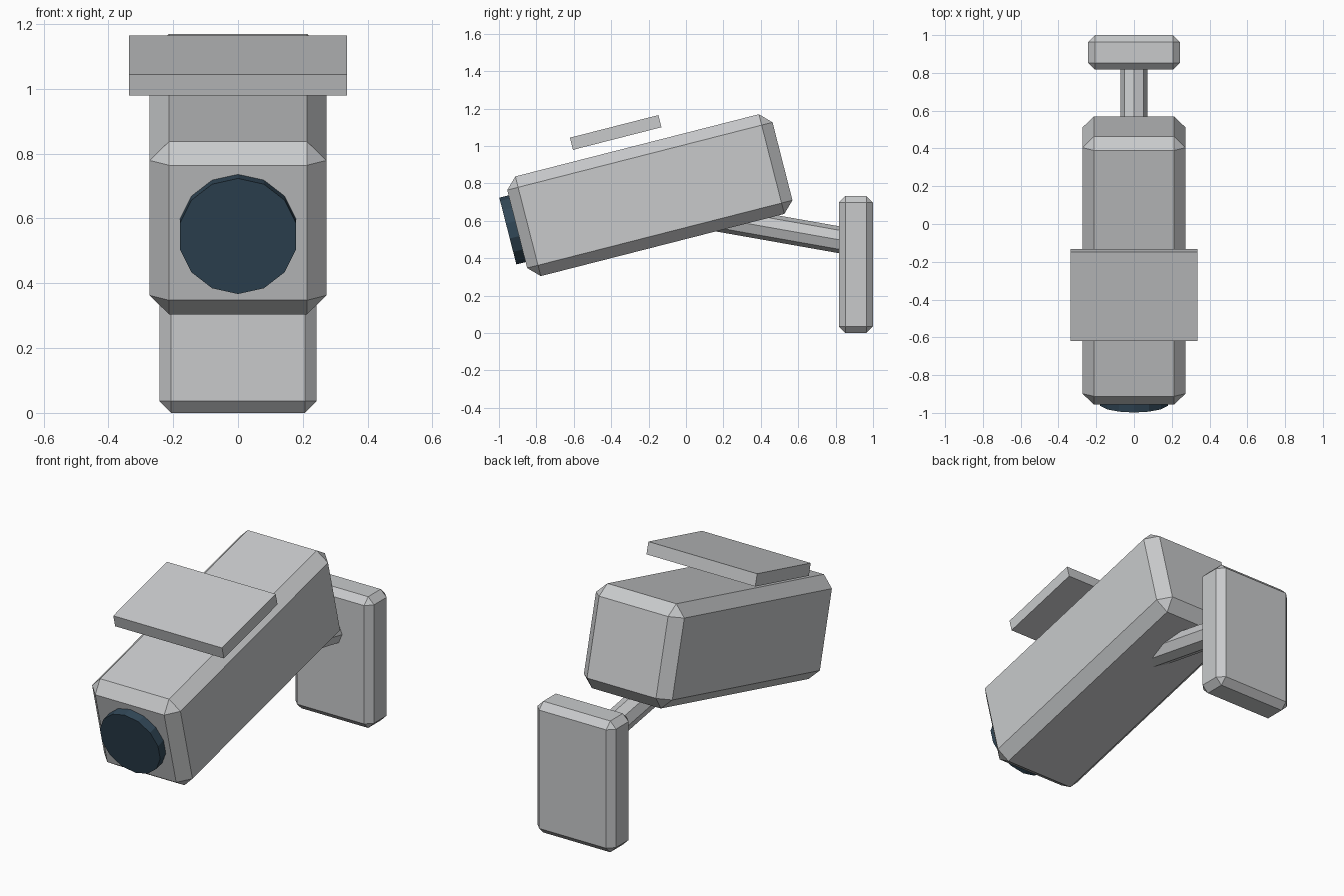
import bpy
import math
from mathutils import Matrix, Vector

cube = bpy.data.objects.get("Cube")
if cube:
    bpy.data.objects.remove(cube, do_unlink=True)


def make_material(name, colour):
    mat = bpy.data.materials.new(name)
    mat.use_nodes = True
    mat.diffuse_color = (*colour, 1)
    mat.node_tree.nodes["Principled BSDF"].inputs["Base Color"].default_value = (*colour, 1)
    return mat


grey = make_material("light_grey", (0.58, 0.59, 0.60))
dark = make_material("dark_blue_glass", (0.031, 0.063, 0.095))


def finish(name, mat):
    obj = bpy.context.object
    obj.name = obj.data.name = name
    obj.data.materials.append(mat)
    return obj


def box(name, size, centre, tilt=0, bevel=0):
    bpy.ops.mesh.primitive_cube_add(size=1, location=centre, rotation=(tilt, 0, 0))
    obj = finish(name, grey)
    obj.data.transform(Matrix.Diagonal((*size, 1)))
    if bevel:
        mod = obj.modifiers.new("chamfer", 'BEVEL')
        mod.width = bevel
        mod.segments = 1
    return obj


def rod(name, sides, radius, start, end, mat):
    # Prism between two points in the x = 0 plane, one corner pointing up
    a, b = Vector(start), Vector(end)
    d = b - a
    bpy.ops.mesh.primitive_cylinder_add(
        vertices=sides, radius=radius, depth=d.length, location=(a + b) / 2,
        rotation=(math.atan2(d.z, d.y) - math.pi / 2, 0, 0))
    return finish(name, mat)


# Tilted housing frame: along = down the barrel, up = away from its underside
TILT = 0.25


def tilted(along, up):
    return Matrix.Rotation(TILT, 3, 'X') @ Vector((0, along, up))


# Camera housing, lens and sun shade
box("camera_housing", (0.546, 1.464, 0.55), tilted(-0.005, 0.762), TILT, 0.06)
rod("lens", 14, 0.184, tilted(-0.70, 0.764), tilted(-0.788, 0.764), dark)
box("sun_shade", (0.672, 0.488, 0.067), tilted(-0.099, 1.132), TILT)

# Wall mount and supporting arm
box("wall_plate", (0.486, 0.183, 0.733), (0, 0.9085, 0.3665), 0, 0.036)
rod("support_arm", 8, 0.071, (0, 0.1, 0.626), (0, 0.88, 0.488), grey)
